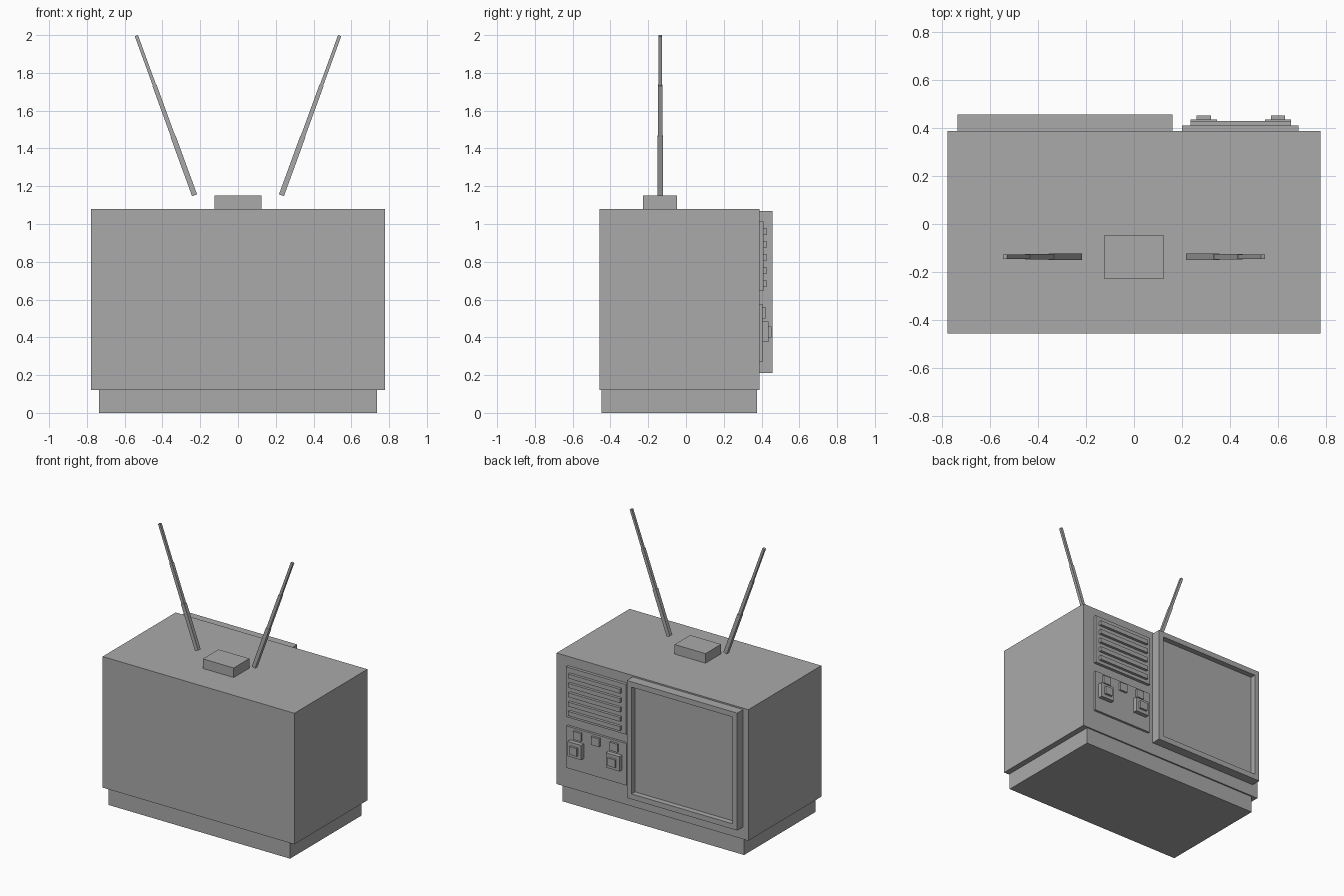
import bpy, bmesh
from mathutils import Vector

if "Cube" in bpy.data.objects:
    bpy.data.objects.remove(bpy.data.objects["Cube"])

grey = bpy.data.materials.new("plain_grey")
grey.diffuse_color = (0.4, 0.4, 0.4, 1)
grey.use_nodes = True
grey.node_tree.nodes["Principled BSDF"].inputs["Base Color"].default_value = grey.diffuse_color


def finish(name, bm):
    bmesh.ops.recalc_face_normals(bm, faces=bm.faces)
    mesh = bpy.data.meshes.new(name)
    bm.to_mesh(mesh)
    bm.free()
    mesh.materials.append(grey)
    obj = bpy.data.objects.new(name, mesh)
    bpy.context.collection.objects.link(obj)
    return obj


def box_mesh(x, y, z):
    """Box from (min, max) ranges."""
    bm = bmesh.new()
    bmesh.ops.create_cube(bm, size=1)
    for v in bm.verts:
        v.co = [(r[0] + r[1]) / 2 + c * (r[1] - r[0]) for r, c in zip((x, y, z), v.co)]
    return bm


def box(name, x, y, z):
    return finish(name, box_mesh(x, y, z))


def rod(name, a, b, width):
    """Square rod between two points."""
    bm = bmesh.new()
    bmesh.ops.create_cube(bm, size=1)
    a, b = Vector(a), Vector(b)
    axis = (b - a).normalized()
    depth = Vector((0, 1, 0))
    side = depth.cross(axis)
    for v in bm.verts:
        c = v.co.copy()
        v.co = (a + b) / 2 + side * c.x * width + depth * c.y * width + (b - a) * c.z
    return finish(name, bm)


BACK = 0.388  # plane carrying the screen and controls

# cabinet and plinth
box("cabinet", (-0.777, 0.777), (-0.457, BACK), (0.12, 1.08))
box("plinth", (-0.735, 0.735), (-0.447, 0.377), (0, 0.12))

# screen frame with the screen sunk into it
bm = box_mesh((-0.735, 0.16), (BACK, 0.457), (0.21, 1.07))
bm.normal_update()
face = max(bm.faces, key=lambda f: f.normal.y)
bmesh.ops.inset_region(bm, faces=[face], thickness=0.055)
ring = bmesh.ops.extrude_face_region(bm, geom=[face])
bmesh.ops.translate(bm, vec=(0, -0.04, 0),
                    verts=[v for v in ring["geom"] if isinstance(v, bmesh.types.BMVert)])
if face.is_valid:
    bmesh.ops.delete(bm, geom=[face], context="FACES_ONLY")
finish("screen_frame", bm)

# speaker grille
box("speaker_panel", (0.2, 0.685), (BACK, 0.41), (0.645, 1.012))
for i in range(5):
    z = 0.959 - i * 0.0685
    box(f"speaker_slat_{i + 1}", (0.235, 0.655), (0.41, 0.43), (z - 0.016, z + 0.016))

# control panel with buttons and stepped knobs
box("control_panel", (0.2, 0.685), (BACK, 0.405), (0.27, 0.577))
for i, x in enumerate((0.295, 0.443, 0.59)):
    box(f"button_{i + 1}", (x - 0.032, x + 0.032), (0.405, 0.42), (0.5, 0.56))
for i, x in enumerate((0.29, 0.6)):
    box(f"knob_{i + 1}", (x - 0.055, x + 0.055), (0.405, 0.436), (0.375, 0.483))
    box(f"knob_cap_{i + 1}", (x - 0.03, x + 0.03), (0.436, 0.452), (0.4, 0.458))

# aerial block and telescopic rods
box("aerial_block", (-0.125, 0.125), (-0.228, -0.047), (1.08, 1.15))
low, high = Vector((0.23, -0.137, 1.152)), Vector((0.538, -0.137, 1.997))
for label, s in (("left", -1), ("right", 1)):
    for i, (t0, t1, w) in enumerate(((0, 0.37, 0.028), (0.36, 0.69, 0.023), (0.68, 1, 0.018))):
        a, b = low.lerp(high, t0), low.lerp(high, t1)
        a.x *= s
        b.x *= s
        rod(f"{label}_aerial_section_{i + 1}", a, b, w)
